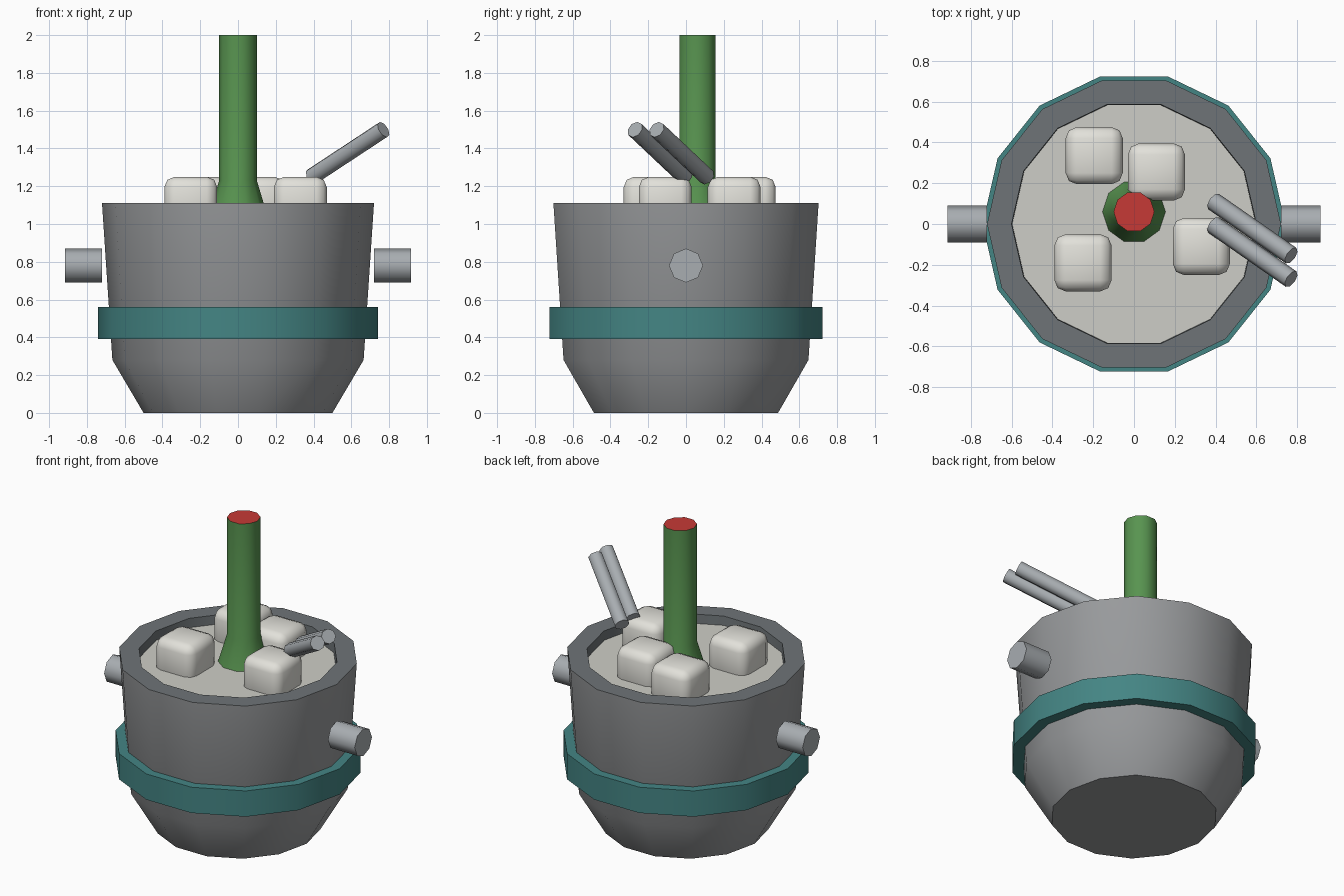
import bpy, bmesh, math
from mathutils import Vector

cube = bpy.data.objects.get("Cube")
if cube:
    bpy.data.objects.remove(cube, do_unlink=True)


def material(name, *rgb):
    """Flat material from 0-255 display values."""
    col = [((c / 255 + 0.055) / 1.055) ** 2.4 for c in rgb] + [1]
    m = bpy.data.materials.new(name)
    m.use_nodes = True
    m.diffuse_color = col
    m.node_tree.nodes["Principled BSDF"].inputs["Base Color"].default_value = col
    return m


STEEL = material("grey metal", 152, 154, 156)
RIM = material("dark grey rim", 110, 116, 119)
PALE = material("light grey metal", 168, 173, 177)
TEAL = material("teal", 68, 133, 132)
CREAM = material("pale filling", 206, 206, 199)
WHITE = material("off white", 226, 225, 218)
GREEN = material("green", 88, 148, 80)
RED = material("red", 198, 58, 54)


def finish(name, bm, mats):
    bmesh.ops.recalc_face_normals(bm, faces=bm.faces)
    mesh = bpy.data.meshes.new(name)
    bm.to_mesh(mesh)
    bm.free()
    ob = bpy.data.objects.new(name, mesh)
    bpy.context.collection.objects.link(ob)
    for m in mats:
        mesh.materials.append(m)
    bpy.ops.object.select_all(action="DESELECT")
    ob.select_set(True)
    bpy.context.view_layer.objects.active = ob
    bpy.ops.object.shade_smooth_by_angle(angle=math.radians(50))
    return ob


def lathe(name, profile, sides, mats, slots=None, closed=False, top_slot=0):
    """Turn (radius, z) points about z; an open profile gets end caps."""
    bm = bmesh.new()
    rings = []
    for r, z in profile:
        turn = [2 * math.pi * i / sides for i in range(sides)]
        rings.append([bm.verts.new((r * math.cos(a), r * math.sin(a), z)) for a in turn])
    pairs = list(zip(rings, rings[1:] + rings[:1]))
    for k, (a, b) in enumerate(pairs if closed else pairs[:-1]):
        for i in range(sides):
            j = (i + 1) % sides
            f = bm.faces.new((a[i], a[j], b[j], b[i]))
            f.material_index = slots[k] if slots else 0
    if not closed:
        bm.faces.new(rings[0][::-1])
        bm.faces.new(rings[-1]).material_index = top_slot
    return finish(name, bm, mats)


def rod(name, start, end, radius, mat):
    """Eight-sided rod between two points."""
    start, end = Vector(start), Vector(end)
    axis = end - start
    ob = lathe(name, [(radius, 0), (radius, axis.length)], 8, [mat])
    ob.location = start
    ob.rotation_euler = axis.to_track_quat("Z", "Y").to_euler()


# Bucket with dark rim, and the pale filling just below it
lathe("bucket", [(0.5, 0), (0.665, 0.28), (0.72, 1.11), (0.6, 1.11), (0.597, 1.05)],
      14, [STEEL, RIM, CREAM], slots=[0, 0, 1, 1], top_slot=2)

# Band round the bucket
lathe("band", [(0.66, 0.39), (0.742, 0.39), (0.742, 0.56), (0.66, 0.56)],
      14, [TEAL], closed=True)

# Side handles
for side, s in (("left", 1), ("right", -1)):
    rod(side + "_handle", (0.72 * s, 0, 0.78), (0.915 * s, 0, 0.78), 0.09, PALE)

# Flared stalk with red top
stalk = lathe("stalk", [(0.157, 1.04), (0.1, 1.23), (0.1, 2)], 10, [GREEN, RED], top_slot=1)
stalk.location.y = 0.06

# Rounded cubes resting in the filling
for n, (x, y) in enumerate([(-0.195, 0.335), (0.11, 0.255), (-0.25, -0.19), (0.33, -0.11)]):
    bm = bmesh.new()
    bmesh.ops.create_cube(bm, size=0.28)
    bmesh.ops.bevel(bm, geom=bm.edges[:], offset=0.055, segments=2, profile=0.5,
                    affect="EDGES")
    finish(f"floating_cube_{n + 1}", bm, [WHITE]).location = (x, y, 1.11)

# Pair of leaning tubes
for n, shift in enumerate((0, -0.115)):
    rod(f"tube_{n + 1}", (0.39, 0.11 + shift, 1.25), (0.77, -0.155 + shift, 1.5), 0.046, PALE)
